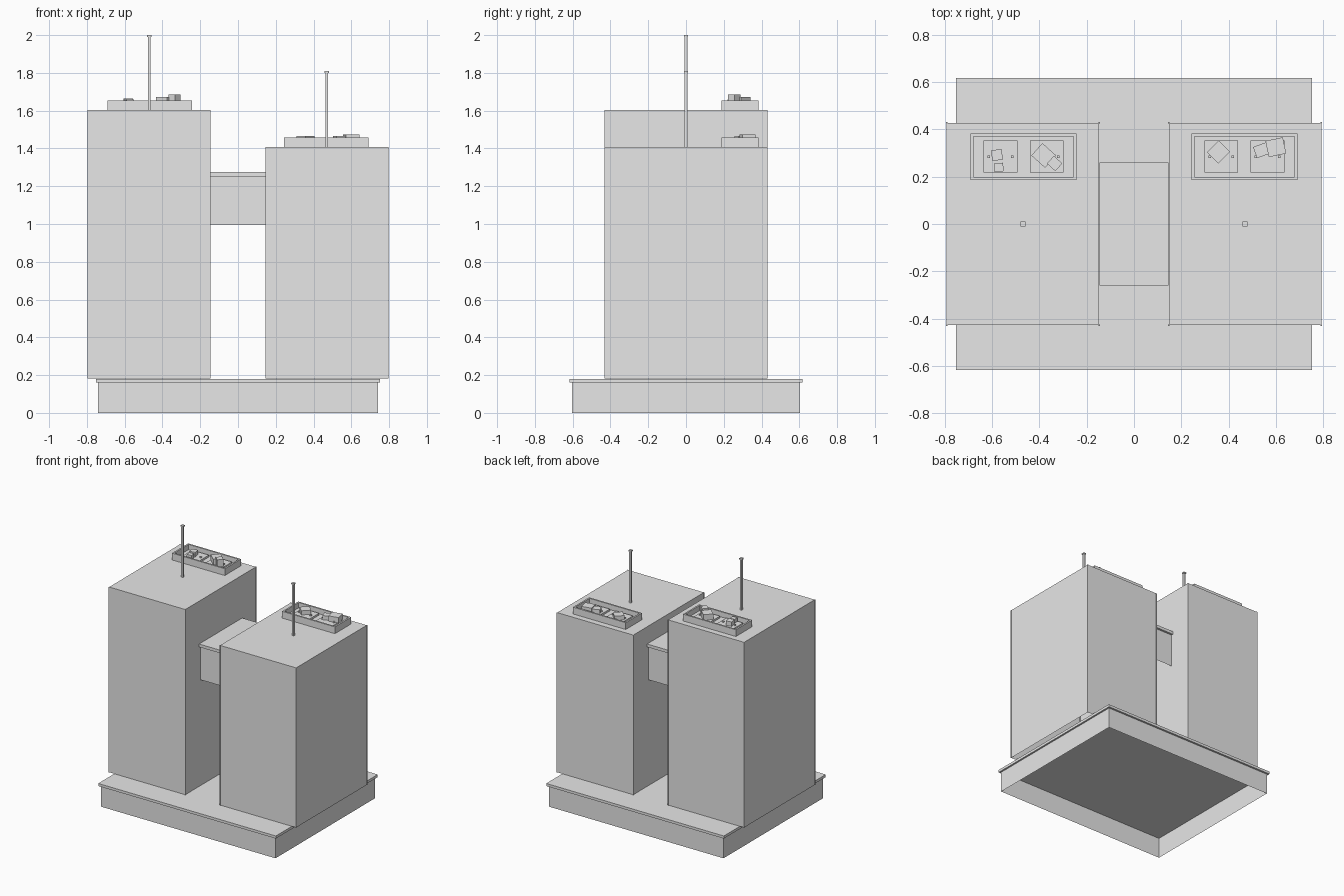
import bpy
import bmesh
from math import radians
from mathutils import Matrix

cube = bpy.data.objects.get("Cube")
if cube:
    bpy.data.objects.remove(cube, do_unlink=True)

grey = bpy.data.materials.new("light grey")
grey.use_nodes = True
COLOUR = (0.8, 0.8, 0.8, 1)
grey.diffuse_color = COLOUR
grey.node_tree.nodes["Principled BSDF"].inputs["Base Color"].default_value = COLOUR


def box(name, x, y, z, size, turn=0, remove=None):
    """Box centred on x, y and standing on z; remove drops the 'bottom' or 'top' face."""
    bm = bmesh.new()
    bmesh.ops.create_cube(bm, size=1)
    bm.normal_update()
    side = {"bottom": -1, "top": 1}.get(remove)
    if side:
        faces = [f for f in bm.faces if f.normal.z * side > 0.5]
        bmesh.ops.delete(bm, geom=faces, context="FACES")
    w, d, h = size
    bm.transform(Matrix.Translation((x, y, z + h / 2))
                 @ Matrix.Rotation(radians(turn), 4, "Z")
                 @ Matrix.Diagonal((w, d, h, 1)))
    mesh = bpy.data.meshes.new(name)
    bm.to_mesh(mesh)
    bm.free()
    mesh.materials.append(grey)
    obj = bpy.data.objects.new(name, mesh)
    bpy.context.collection.objects.link(obj)
    return obj


def tray(name, x, y, z, size):
    """Rooftop enclosure: a floorless box with thin parapet walls."""
    obj = box(name, x, y, z, size, remove="top")
    wall = obj.modifiers.new("parapet", "SOLIDIFY")
    wall.thickness = 0.012
    wall.offset = -1
    wall.use_even_offset = True


# Hollow plinth and its overhanging slab
box("plinth_walls", 0, 0, 0, (1.48, 1.205, 0.17), remove="bottom")
box("plinth_slab", 0, 0, 0.16, (1.506, 1.234, 0.02))

# Bridge between the towers, open below, with a cap
box("bridge", 0, 0, 0.995, (0.294, 0.49, 0.26), remove="bottom")
box("bridge_cap", 0, 0, 1.252, (0.294, 0.522, 0.023))

# Towers with roof equipment: side, roof height, mast top
WIDTH, DEPTH, FOOT = 0.645, 0.856, 0.183
for label, side, roof, mast_top in (("tall", -1, 1.603, 2.0), ("short", 1, 1.407, 1.81)):
    x = side * 0.47
    box(label + "_tower", x, 0, FOOT, (WIDTH, DEPTH, roof - FOOT), remove="bottom")
    for sx in (-1, 1):
        for sy in (-1, 1):
            box(label + "_corner_trim", x + sx * WIDTH / 2, sy * DEPTH / 2, FOOT,
                (0.006, 0.006, roof - FOOT))

    # Mast with a small square cap
    box(label + "_mast", x, 0, roof, (0.015, 0.015, mast_top - roof))
    box(label + "_mast_cap", x, 0, mast_top - 0.01, (0.022, 0.022, 0.01))

    # Rooftop enclosure holding two vent units with small pegs
    tray(label + "_roof_enclosure", x - side * 0.003, 0.285, roof, (0.448, 0.196, 0.052))
    for offset in (-0.098, 0.098):
        vent_x = x - side * 0.003 + offset
        box(label + "_vent_unit", vent_x, 0.285, roof + 0.005, (0.143, 0.135, 0.022))
        for peg in (-0.049, 0.049):
            box(label + "_vent_peg", vent_x + peg, 0.285, roof + 0.027, (0.011, 0.011, 0.008))

# Loose crates on the vents: x, y, width, depth, top, turn
CRATES = (
    (-0.58, 0.292, 0.045, 0.045, 1.664, 8),
    (-0.572, 0.24, 0.038, 0.036, 1.66, 4),
    (-0.382, 0.29, 0.078, 0.07, 1.673, -42),
    (-0.336, 0.256, 0.048, 0.044, 1.685, -42),
    (0.358, 0.305, 0.07, 0.066, 1.466, 45),
    (0.545, 0.314, 0.07, 0.05, 1.466, 20),
    (0.60, 0.325, 0.075, 0.07, 1.475, 12),
)
for x, y, w, d, top, turn in CRATES:
    base = 1.628 if x < 0 else 1.432
    box("roof_crate", x, y, base, (w, d, top - base), turn)
